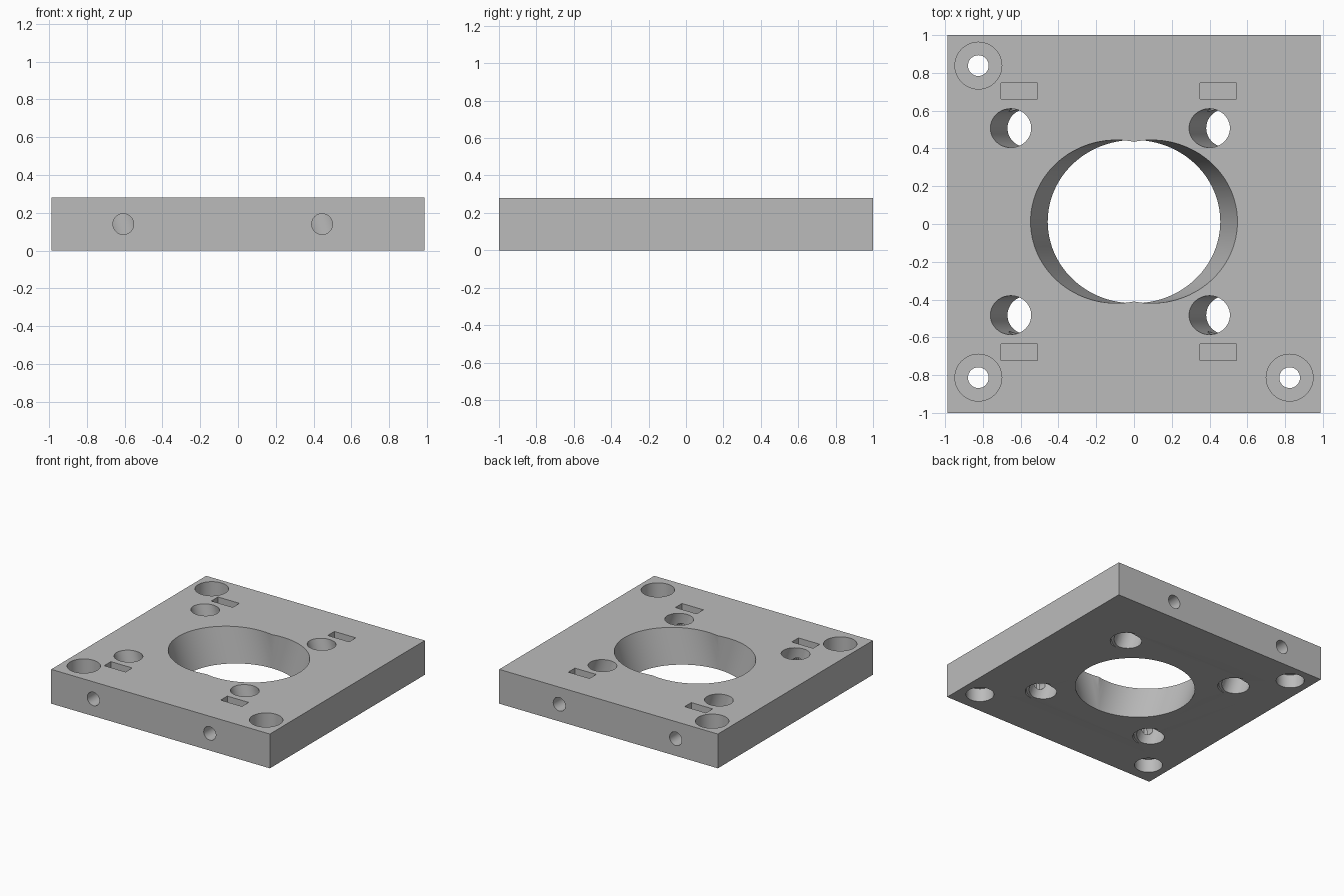
import bpy
import math
from mathutils import Vector, Matrix

cube = bpy.data.objects.get("Cube")
if cube:
    bpy.data.objects.remove(cube, do_unlink=True)

HEIGHT = 0.28
MID = HEIGHT / 2
TILT = math.radians(18)
OFF_Y = 0.0125          # hole pattern sits slightly towards the back
DRIFT = MID * math.tan(TILT)

grey = bpy.data.materials.new("plain grey")
grey.use_nodes = True
colour = (0.5, 0.5, 0.5, 1)
grey.diffuse_color = colour
grey.node_tree.nodes["Principled BSDF"].inputs["Base Color"].default_value = colour


def box(name, centre, size):
    bpy.ops.mesh.primitive_cube_add(size=1, location=centre)
    ob = bpy.context.object
    ob.name = name
    ob.data.transform(Matrix.Diagonal((*size, 1)))
    return ob


def rod(name, start, end, radius, sides=48):
    a, b = Vector(start), Vector(end)
    bpy.ops.mesh.primitive_cylinder_add(vertices=sides, radius=radius,
                                        depth=(b - a).length, location=(a + b) / 2)
    ob = bpy.context.object
    ob.name = name
    ob.rotation_euler = (b - a).to_track_quat('Z', 'Y').to_euler()
    return ob


# Solid plate
plate = box("mounting_plate", (0, 0, MID), (1.976, 2, HEIGHT))
plate.data.materials.append(grey)


def cut(cutter):
    cutter.hide_render = True
    cutter.data.materials.append(grey)
    bpy.context.view_layer.update()
    mod = plate.modifiers.new("cut", 'BOOLEAN')
    mod.operation = 'DIFFERENCE'
    mod.solver = 'EXACT'
    mod.object = cutter
    bpy.context.view_layer.objects.active = plate
    bpy.ops.object.modifier_apply(modifier=mod.name)
    bpy.data.objects.remove(cutter, do_unlink=True)


# Central opening: two crossed leaning bores that meet near the underside
for side in (-1, 1):
    lean = Vector((side * math.sin(TILT), 0, math.cos(TILT)))
    base = Vector((0, OFF_Y, -0.008))
    cut(rod("main_bore", base - lean * 0.4, base + lean * 0.7, 0.432, 96))

# Four leaning holes, each with spot face, clamping screw channel and nut slot
axis = Vector((-math.sin(TILT), 0, math.cos(TILT)))
for x in (-0.607, 0.445):
    for side in (-1, 1):
        y = OFF_Y + side * 0.495
        centre = Vector((x, y, MID))
        cut(rod("leaning_hole", centre - axis * 0.4, centre + axis * 0.4, 0.103))
        foot = Vector((x + DRIFT, y, 0))
        cut(rod("spot_face", foot - axis * 0.2, foot, 0.125))
        cut(rod("screw_channel", (x, side * 1.1, MID), (x, y, MID), 0.055, 32))
        cut(box("nut_slot", (x, OFF_Y + side * 0.691, 0.25), (0.193, 0.086, 0.4)))

# Corner screw holes, recessed from above and below; one corner stays solid
for sx, sy in ((-1, 1), (-1, -1), (1, -1)):
    x, y = sx * 0.824, OFF_Y + sy * 0.826
    cut(rod("corner_hole", (x, y, -0.1), (x, y, 0.4), 0.055, 32))
    cut(rod("upper_recess", (x, y, 0.15), (x, y, 0.4), 0.124))
    cut(rod("lower_recess", (x, y, -0.1), (x, y, 0.11), 0.105))

# Smooth bores with crisp edges
bpy.ops.object.select_all(action='DESELECT')
plate.select_set(True)
bpy.context.view_layer.objects.active = plate
bpy.ops.object.shade_smooth_by_angle(angle=math.radians(25))
